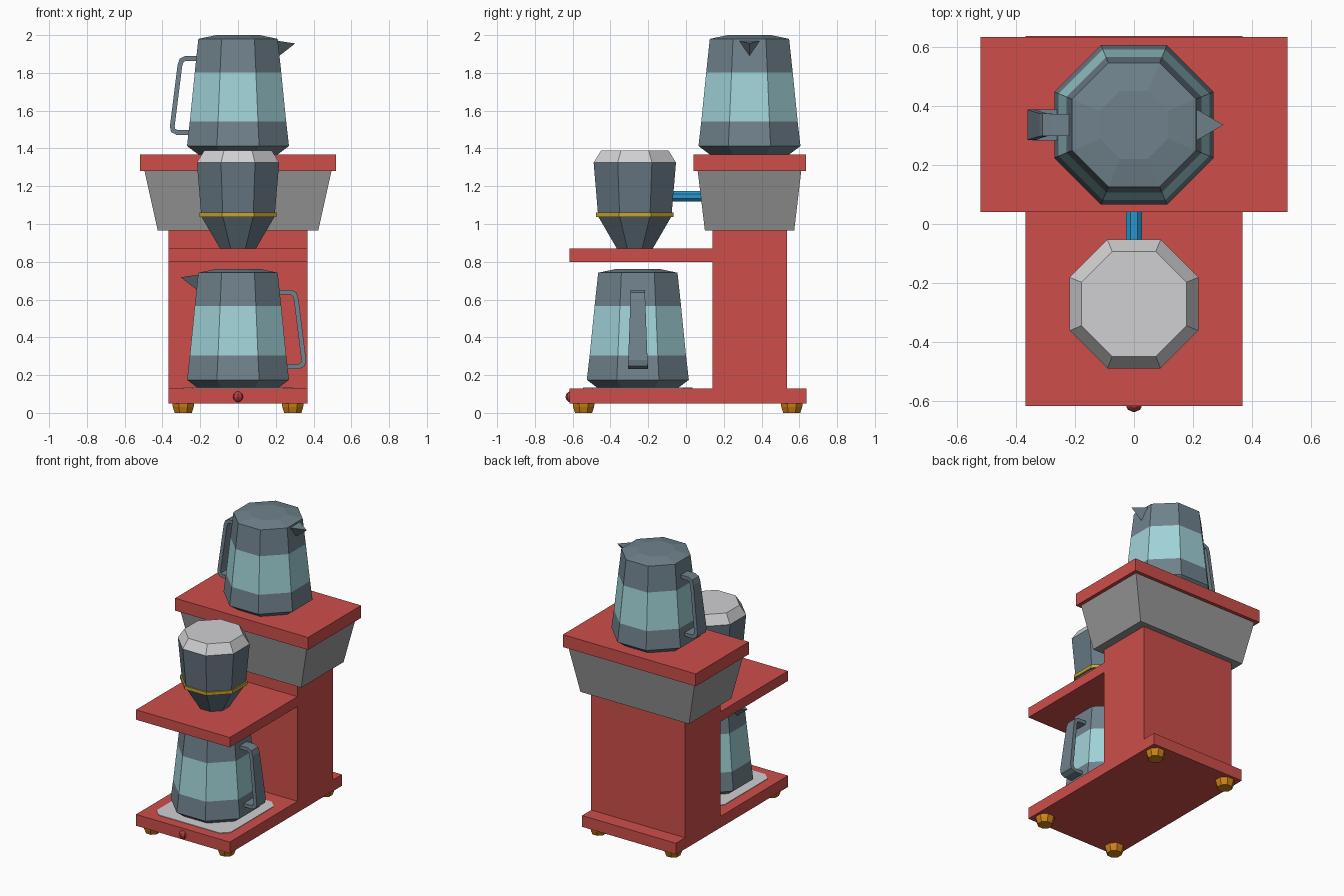
import bpy, bmesh, math
from mathutils import Vector

if "Cube" in bpy.data.objects:
    bpy.data.objects.remove(bpy.data.objects["Cube"])


def material(name, rgb):
    m = bpy.data.materials.new(name)
    lin = [((c / 255 + 0.055) / 1.055) ** 2.4 for c in rgb]
    m.diffuse_color = (*lin, 1)
    m.use_nodes = True
    m.node_tree.nodes["Principled BSDF"].inputs["Base Color"].default_value = m.diffuse_color
    return m


RED = material("red enamel", (205, 78, 74))
DARK_RED = material("dark red", (175, 62, 62))
SLATE = material("slate metal", (112, 130, 140))
DARK_SLATE = material("dark slate", (102, 119, 130))
GLASS = material("pale glass", (160, 210, 215))
GREY = material("mid grey", (150, 150, 150))
LIGHT = material("light grey", (208, 208, 210))
GOLD = material("gold", (200, 165, 48))
ORANGE = material("amber", (205, 130, 22))
BLUE = material("blue", (40, 150, 205))


def finish(name, bm, *mats):
    bmesh.ops.recalc_face_normals(bm, faces=bm.faces)
    me = bpy.data.meshes.new(name)
    bm.to_mesh(me)
    bm.free()
    for m in mats:
        me.materials.append(m)
    ob = bpy.data.objects.new(name, me)
    bpy.context.collection.objects.link(ob)
    return ob


def loft(bm, rings):
    """Skin closed rings of points and cap both ends."""
    vs = [[bm.verts.new(p) for p in r] for r in rings]
    n = len(vs[0])
    for a, b in zip(vs, vs[1:]):
        for i in range(n):
            j = (i + 1) % n
            bm.faces.new((a[i], a[j], b[j], b[i]))
    bm.faces.new(vs[0][::-1])
    bm.faces.new(vs[-1])


def rect(x, y0, y1, z):
    return [(-x, y0, z), (x, y0, z), (x, y1, z), (-x, y1, z)]


def box(name, bottom, top, mat):
    bm = bmesh.new()
    loft(bm, [rect(*bottom), rect(*top)])
    return finish(name, bm, mat)


def octagon(cx, cy, apothem, z):
    r = apothem / math.cos(math.pi / 8)
    return [(cx + r * math.cos(math.pi / 8 + k * math.pi / 4),
             cy + r * math.sin(math.pi / 8 + k * math.pi / 4), z) for k in range(8)]


def lathe(name, cx, cy, profile, *mats, rule=None):
    """Eight-sided turned part from (apothem, z) pairs."""
    bm = bmesh.new()
    loft(bm, [octagon(cx, cy, a, z) for a, z in profile])
    if rule:
        for f in bm.faces:
            f.material_index = rule(f.calc_center_median().z)
    return finish(name, bm, *mats)


def jug(name, cy, z0, side):
    """Glass-banded jug, handle towards side * x, spout opposite."""
    profile = [(0.21, 0), (0.27, 0.045), (0.255, 0.175), (0.229, 0.435),
               (0.21, 0.612), (0.115, 0.632)]
    lathe(name + "_body", 0, cy, [(a, z0 + z) for a, z in profile], SLATE, GLASS,
          rule=lambda z: int(0.18 < z - z0 < 0.43))
    # handle: flat strap, wider towards the bottom
    path = [Vector(p) for p in [(0.20, 0.508), (0.28, 0.508), (0.299, 0.498), (0.308, 0.47),
                                (0.348, 0.15), (0.343, 0.127), (0.322, 0.116), (0.24, 0.116)]]
    rings = []
    for i, p in enumerate(path):
        a = (p - path[i - 1]).normalized() if i else Vector((1, 0))
        b = (path[i + 1] - p).normalized() if i < len(path) - 1 else a
        t = (a + b).normalized()
        nrm = Vector((-t.y, t.x)) * 0.0125 / max(t.dot(a), 0.5)
        w = 0.0375 + 0.015 * (0.508 - p.y) / 0.392
        o, q = p + nrm, p - nrm
        rings.append([(side * c.x, cy + s * w, z0 + c.y)
                      for c, s in ((o, -1), (o, 1), (q, 1), (q, -1))])
    bm = bmesh.new()
    loft(bm, rings)
    finish(name + "_handle", bm, SLATE)
    # spout: small pointed pyramid
    bm = bmesh.new()
    v = [bm.verts.new((-side * x, cy + y, z0 + z)) for x, y, z in
         ((0.207, -0.056, 0.602), (0.207, 0.056, 0.602), (0.216, 0, 0.52), (0.303, 0, 0.588))]
    for f in ((0, 1, 3), (1, 2, 3), (2, 0, 3), (0, 2, 1)):
        bm.faces.new([v[k] for k in f])
    finish(name + "_spout", bm, SLATE)


# body: base, tower, shelf, tank and lid slab
box("base", (0.367, -0.616, 0.637, 0.05), (0.367, -0.616, 0.637, 0.13), RED)
box("tower", (0.367, 0.14, 0.535, 0.13), (0.367, 0.14, 0.535, 0.965), RED)
box("shelf", (0.367, -0.616, 0.14, 0.80), (0.367, -0.616, 0.14, 0.87), RED)
box("water_tank", (0.425, 0.10, 0.573, 0.965), (0.495, 0.062, 0.61, 1.28), GREY)
box("warming_slab", (0.52, 0.04, 0.634, 1.28), (0.52, 0.04, 0.634, 1.368), RED)

# feet
for x in (-0.29, 0.29):
    for y, label in ((-0.542, "front"), (0.56, "back")):
        lathe(f"{label}_foot_{'left' if x < 0 else 'right'}", x, y,
              [(0.045, 0), (0.055, 0.03), (0.058, 0.05)], ORANGE)

# hot plate with clipped corners
h, c = 0.29, 0.24
outline = [(h, -c), (h, c), (c, h), (-c, h), (-h, c), (-h, -c), (-c, -h), (c, -h)]
bm = bmesh.new()
loft(bm, [[(x, y - 0.255, z) for x, y in outline] for z in (0.128, 0.134)])
finish("hot_plate", bm, LIGHT)

# switch on the front edge
bm = bmesh.new()
bmesh.ops.create_uvsphere(bm, u_segments=8, v_segments=6, radius=0.03)
bmesh.ops.translate(bm, verts=bm.verts, vec=(0, -0.608, 0.085))
finish("switch", bm, DARK_RED)

# filter basket, trim ring and cap
FY = -0.271
lathe("filter_basket", 0, FY, [(0.095, 0.87), (0.194, 1.04), (0.218, 1.325)], DARK_SLATE)
lathe("filter_ring", 0, FY, [(0.205, 1.037), (0.205, 1.06)], GOLD)
lathe("filter_cap", 0, FY, [(0.218, 1.325), (0.178, 1.39)], LIGHT)

# water pipe from the tank to the basket
pipe = [(x, z) for x, z, _ in octagon(0, 1.147, 0.027, 0)]
bm = bmesh.new()
loft(bm, [[(x, y, z) for x, z in pipe] for y in (-0.10, 0.12)])
finish("water_pipe", bm, BLUE)

# the two jugs face opposite ways
jug("lower_jug", -0.255, 0.13, 1)
jug("upper_jug", 0.336, 1.368, -1)
